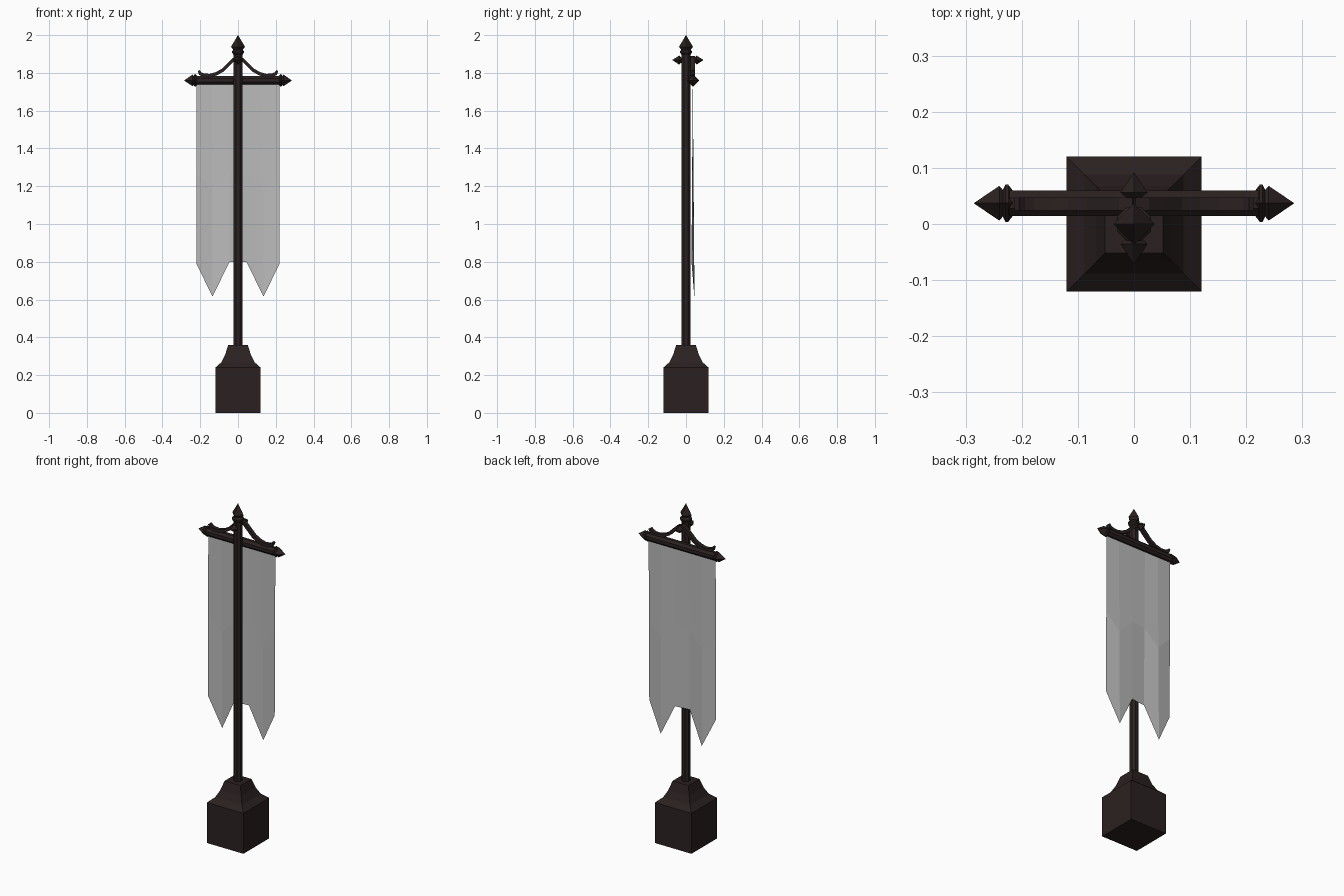
import bpy, math
from mathutils import Matrix, Vector

if "Cube" in bpy.data.objects:
    bpy.data.objects.remove(bpy.data.objects["Cube"])


def material(name, rgb):
    m = bpy.data.materials.new(name)
    m.diffuse_color = (*rgb, 1)
    m.use_nodes = True
    m.node_tree.nodes["Principled BSDF"].inputs["Base Color"].default_value = m.diffuse_color
    return m


WOOD = material("dark brown", (0.024, 0.015, 0.015))
CLOTH = material("grey cloth", (0.5, 0.5, 0.5))
TO_X = Matrix.Rotation(math.pi / 2, 4, 'Y')
TO_Y = Matrix.Rotation(-math.pi / 2, 4, 'X')


def make(name, verts, faces, mat):
    me = bpy.data.meshes.new(name)
    me.from_pydata(verts, [], faces)
    me.materials.append(mat)
    ob = bpy.data.objects.new(name, me)
    bpy.context.collection.objects.link(ob)
    return ob


def lathe(name, profile, sides, loc=(0, 0, 0), rot=Matrix(), turn=0.0):
    """Flat-sided turned part: profile is (radius, height), capped at both ends."""
    verts, faces = [], []
    for r, h in profile:
        for k in range(sides):
            a = turn + 2 * math.pi * k / sides
            verts.append(rot @ Vector((r * math.cos(a), r * math.sin(a), h)) + Vector(loc))
    for i in range(len(profile) - 1):
        for k in range(sides):
            n = (k + 1) % sides
            faces.append((i * sides + k, i * sides + n, (i + 1) * sides + n, (i + 1) * sides + k))
    faces.append(tuple(reversed(range(sides))))
    faces.append(tuple(range((len(profile) - 1) * sides, len(profile) * sides)))
    return make(name, verts, faces, WOOD)


# Square plinth with a concave shoulder
s = math.sqrt(2)
lathe("base", [(r * s, z) for r, z in
      [(0.12, 0), (0.12, 0.24), (0.088, 0.268), (0.068, 0.308), (0.052, 0.36)]], 4, turn=math.pi / 4)

# Octagonal pole and top finial
lathe("pole", [(0.025, 0.35), (0.025, 1.91)], 8, turn=math.pi / 8)
lathe("finial_collar", [(0.024, 1.895), (0.033, 1.905), (0.033, 1.915), (0.022, 1.925)], 8, turn=math.pi / 8)
lathe("finial_point", [(0.02, 1.915), (0.037, 1.938), (0.0005, 2.0)], 4)

# Crossbar with pointed ends
lathe("crossbar", [(0.0245, -0.222), (0.0245, 0.222)], 8, (0, 0.037, 1.76), TO_X, math.pi / 8)
for side, sx in (("left", -1), ("right", 1)):
    rot = Matrix.Rotation(sx * math.pi / 2, 4, 'Y')
    lathe(side + "_bar_collar", [(0.02, 0.214), (0.033, 0.224), (0.033, 0.229), (0.02, 0.236)],
          4, (0, 0.037, 1.76), rot)
    lathe(side + "_bar_point", [(0.017, 0.228), (0.031, 0.24), (0.0005, 0.285)],
          4, (0, 0.037, 1.76), rot)

# Pin through the pole, pointed front and back
lathe("cross_pin", [(0.0005, -0.072), (0.024, -0.036), (0.012, -0.022), (0.012, 0.046),
      (0.024, 0.056), (0.0005, 0.092)], 4, (0, 0, 1.868), TO_Y)

# Curved braces from the pin down to the bar, with curled ends
path = [(0, 1.88), (0.022, 1.872), (0.05, 1.845), (0.08, 1.815), (0.115, 1.795),
        (0.15, 1.786), (0.18, 1.788), (0.2, 1.796), (0.209, 1.812)]
for side, sx in (("left", -1), ("right", 1)):
    verts, faces = [], []
    for i, (x, z) in enumerate(path):
        a, b = Vector(path[max(i - 1, 0)]), Vector(path[min(i + 1, len(path) - 1)])
        t = (b - a).normalized()
        h = 0.009 if i < len(path) - 1 else 0.005
        for u, y in ((-h, 0.024), (h, 0.024), (h, 0.047), (-h, 0.047)):
            verts.append((sx * (x - t.y * u), y, z + t.x * u))
    for i in range(len(path) - 1):
        for k in range(4):
            n = (k + 1) % 4
            f = (i * 4 + k, i * 4 + n, i * 4 + 4 + n, i * 4 + 4 + k)
            faces.append(f if sx < 0 else f[::-1])
    faces += [(0, 1, 2, 3), tuple(range(len(verts) - 4, len(verts)))]
    make(side + "_brace", verts, faces, WOOD)

# Swallow-tailed cloth: folds deepen towards the hem
hem = [(-0.22, 0.79, 0.032), (-0.135, 0.615, 0.045), (-0.045, 0.80, 0.029),
       (0.045, 0.80, 0.038), (0.135, 0.615, 0.044), (0.22, 0.79, 0.03)]
rows = (0.0, 0.5, 1.0)
verts = [(x, 0.036 + (y - 0.036) * t, 1.75 + (z - 1.75) * t) for t in rows for x, z, y in hem]
n = len(hem)
faces = [(r * n + c, r * n + c + 1, r * n + n + c + 1, r * n + n + c)
         for r in range(len(rows) - 1) for c in range(n - 1)]
make("banner_cloth", verts, faces, CLOTH)
